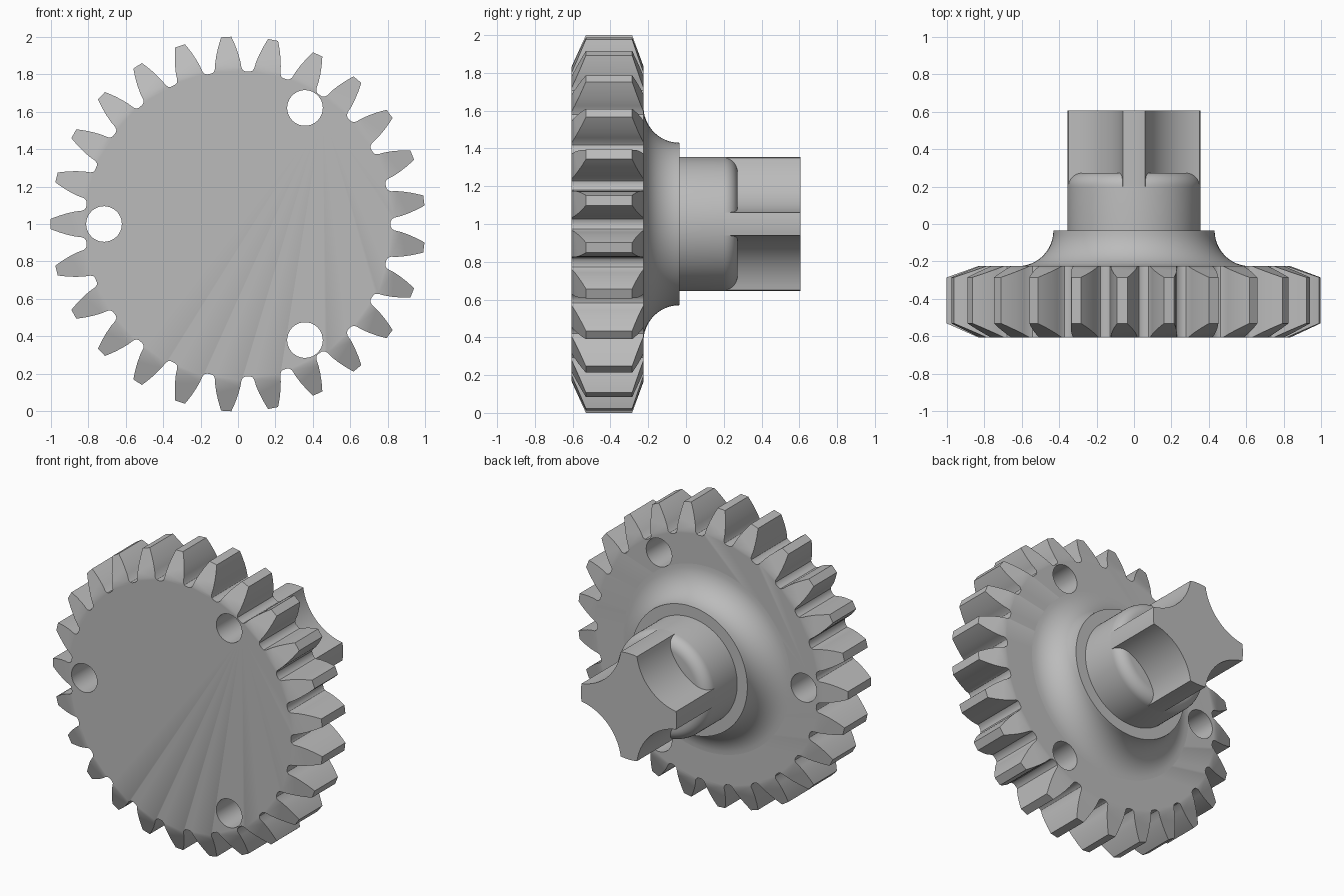
import bpy, bmesh
from math import sin, cos, pi, radians, hypot, atan2, sqrt

if "Cube" in bpy.data.objects:
    bpy.data.objects.remove(bpy.data.objects["Cube"], do_unlink=True)

GREY = (0.5, 0.5, 0.5, 1)
grey = bpy.data.materials.new("plain_grey")
grey.use_nodes = True
grey.diffuse_color = GREY
grey.node_tree.nodes["Principled BSDF"].inputs["Base Color"].default_value = GREY

FRONT, BACK, SHAFT_END = -0.605, -0.225, 0.605
TEETH, FACE_R = 25, 0.835


def finish(name, bm):
    """Turn a bmesh into a named, smooth shaded object centred on z = 1."""
    bmesh.ops.recalc_face_normals(bm, faces=bm.faces)
    mesh = bpy.data.meshes.new(name)
    bm.to_mesh(mesh)
    bm.free()
    mesh.materials.append(grey)
    ob = bpy.data.objects.new(name, mesh)
    bpy.context.collection.objects.link(ob)
    ob.location.z = 1
    return ob


def smooth(ob):
    bpy.ops.object.select_all(action='DESELECT')
    ob.select_set(True)
    bpy.context.view_layer.objects.active = ob
    bpy.ops.object.shade_smooth_by_angle(angle=radians(30))


def skin(bm, a, b):
    """Bridge two closed loops of equal length."""
    for i in range(len(a)):
        j = (i + 1) % len(a)
        bm.faces.new((a[i], a[j], b[j], b[i]))


def lathe(name, profile, n=96):
    """Revolve (radius, y) points around the y axis and cap both ends."""
    bm = bmesh.new()
    rings = [[bm.verts.new((r * cos(2 * pi * i / n), y, r * sin(2 * pi * i / n)))
              for i in range(n)] for r, y in profile]
    for a, b in zip(rings, rings[1:]):
        skin(bm, a, b)
    bm.faces.new(rings[0])
    bm.faces.new(rings[-1])
    return finish(name, bm)


def prism(name, outline, y0, y1):
    """Extrude an (x, z) outline along y."""
    bm = bmesh.new()
    ends = [[bm.verts.new((x, y, z)) for x, z in outline] for y in (y0, y1)]
    skin(bm, *ends)
    for e in ends:
        bm.faces.new(e)
    return finish(name, bm)


# Gear wheel: tooth flank as (radius, half width), root to tip
flank = [(0.815, 0.09), (0.821, 0.078), (FACE_R, 0.071), (0.87, 0.067),
         (0.91, 0.058), (0.95, 0.046), (0.98, 0.035), (1.0, 0.027)]
tooth = [(r, -w / r) for r, w in flank] + [(r, w / r) for r, w in reversed(flank)]
bm = bmesh.new()
sides = []
for y, bevel in ((FRONT, 0.075), (BACK, -0.06)):
    loop, cap = [], []
    for t in range(TEETH):
        a0 = pi + 2 * pi * t / TEETH
        vs = []
        for r, a in tooth:
            # tooth ends lean back on a cone outside the flat face
            depth = y + bevel * max(0, r - FACE_R) / (1 - FACE_R)
            vs.append(bm.verts.new((r * cos(a0 + a), depth, r * sin(a0 + a))))
        bm.faces.new(vs[2:-2])
        cap += vs[:3] + vs[-3:]
        loop += vs
    bm.faces.new(cap)
    sides.append(loop)
skin(bm, *sides)
gear = finish("gear_wheel", bm)

# Three through holes
for k in range(3):
    a = pi + k * 2 * pi / 3
    hole = [(0.715 * cos(a) + 0.095 * cos(radians(b)),
             0.715 * sin(a) + 0.095 * sin(radians(b))) for b in range(0, 360, 8)]
    cutter = prism("hole_cutter", hole, -0.8, 0)
    cutter.hide_render = True
    mod = gear.modifiers.new("hole", 'BOOLEAN')
    mod.operation, mod.solver, mod.object = 'DIFFERENCE', 'EXACT', cutter
    bpy.context.view_layer.objects.active = gear
    bpy.ops.object.modifier_apply(modifier=mod.name)
    bpy.data.objects.remove(cutter, do_unlink=True)
smooth(gear)

# Flared collar behind the wheel
R = 0.19
flare = [(0.62 - R * cos(t * pi / 24), -0.035 - R * sin(t * pi / 24)) for t in range(13)]
smooth(lathe("flared_collar", flare + [(0.5, -0.3)]))

# Round shaft with a rounded shoulder
R, SHAFT_R = 0.073, 0.355
shoulder = [(SHAFT_R - R + R * cos(t * pi / 16), 0.2 + R * sin(t * pi / 16)) for t in range(9)]
smooth(lathe("shaft", [(SHAFT_R, -0.1)] + shoulder))

# Four-ribbed drive end: ribs on the axes, concave flutes between them
HALF, C = 0.06, 0.40
tip = sqrt(SHAFT_R ** 2 - HALF ** 2)
flute_r = hypot(C - tip, C - HALF)
start, stop = atan2(HALF - C, tip - C), atan2(tip - C, HALF - C) - 2 * pi
half_angle = atan2(HALF, tip)
quarter = [(SHAFT_R * cos(half_angle * k / 3), SHAFT_R * sin(half_angle * k / 3))
           for k in range(-3, 4)]
if stop < start - pi:
    stop += 2 * pi
quarter += [(C + flute_r * cos(start + (stop - start) * k / 16),
             C + flute_r * sin(start + (stop - start) * k / 16)) for k in range(1, 16)]
outline = []
for q in range(4):
    c, s = cos(q * pi / 2), sin(q * pi / 2)
    outline += [(x * c - z * s, x * s + z * c) for x, z in quarter]
smooth(prism("ribbed_drive_end", outline, 0.2, SHAFT_END))
